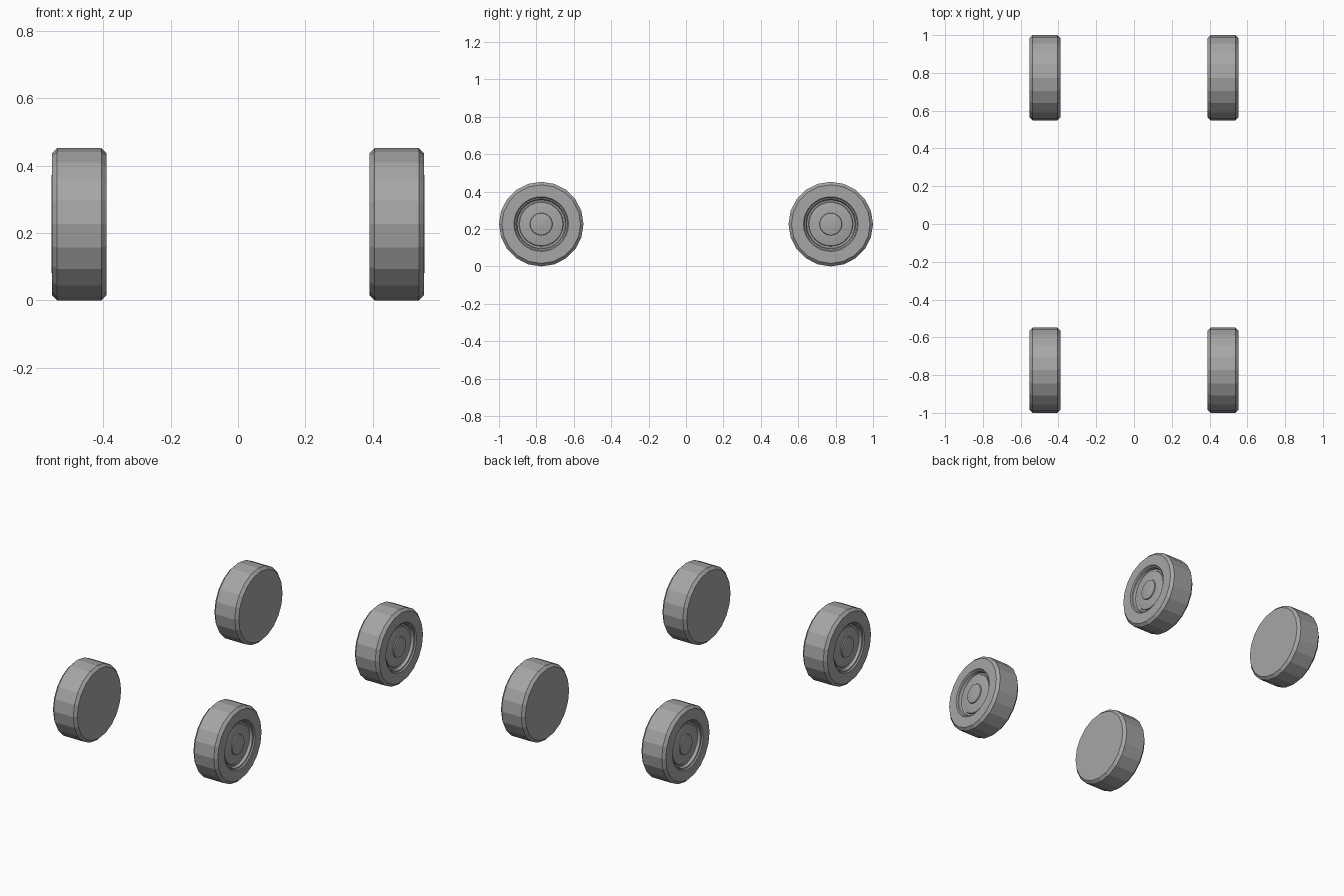
import bpy, bmesh, math

cube = bpy.data.objects.get("Cube")
if cube:
    bpy.data.objects.remove(cube, do_unlink=True)

# One plain grey for everything
grey = bpy.data.materials.new("wheel grey")
grey.use_nodes = True
colour = (0.38, 0.38, 0.38, 1)
grey.diffuse_color = colour
grey.node_tree.nodes["Principled BSDF"].inputs["Base Color"].default_value = colour

RADIUS = 0.226
INNER_X, OUTER_X = 0.39, 0.553
CHAMFER = 0.016
AXLE_Y = 1 - RADIUS


def lathe(name, profile, sides, centre, side):
    """Spin (radius, x) points about an axle parallel to x; side is +1 or -1."""
    bm = bmesh.new()
    rings = []
    for r, x in profile:
        count = sides if r > 0 else 1
        ring = []
        for i in range(count):
            a = math.tau * i / sides
            ring.append(bm.verts.new((side * x, r * math.cos(a), r * math.sin(a))))
        rings.append(ring)
    for a, b in zip(rings, rings[1:]):
        for i in range(sides):
            j = (i + 1) % sides
            corners = [a[i % len(a)], a[j % len(a)], b[j % len(b)], b[i % len(b)]]
            face = bm.faces.new(list(dict.fromkeys(corners)))
            # profiles run from the inner side outwards
            if side > 0:
                face.normal_flip()
    bm.normal_update()
    mesh = bpy.data.meshes.new(name)
    bm.to_mesh(mesh)
    bm.free()
    mesh.materials.append(grey)
    obj = bpy.data.objects.new(name, mesh)
    obj.location = centre
    bpy.context.collection.objects.link(obj)
    return obj


# Chamfered tyre with a closed inner side and an opening for the hub
tyre = [(0, INNER_X), (RADIUS - CHAMFER, INNER_X), (RADIUS, INNER_X + CHAMFER),
        (RADIUS, OUTER_X - CHAMFER), (RADIUS - CHAMFER, OUTER_X), (0.147, OUTER_X)]

# Hub: lip, recessed groove, shallow domed disc and centre cap (radius, depth)
hub_steps = [(0.151, -0.001), (0.146, -0.001), (0.141, 0.006), (0.134, 0.008),
             (0.129, 0.024), (0.119, 0.026), (0.116, 0.021), (0.09, 0.016),
             (0.06, 0.014), (0.058, 0.008), (0.055, 0.007), (0, 0.007)]
hub = [(r, OUTER_X - depth) for r, depth in hub_steps]

for end, y in (("front", -AXLE_Y), ("rear", AXLE_Y)):
    for hand, side in (("left", 1), ("right", -1)):
        centre = (0, y, RADIUS)
        lathe(f"{end}_{hand}_tyre", tyre, 20, centre, side)
        disc = lathe(f"{end}_{hand}_hub", hub, 32, centre, side)
        bpy.ops.object.select_all(action="DESELECT")
        disc.select_set(True)
        bpy.context.view_layer.objects.active = disc
        bpy.ops.object.shade_smooth_by_angle(angle=math.radians(25))
